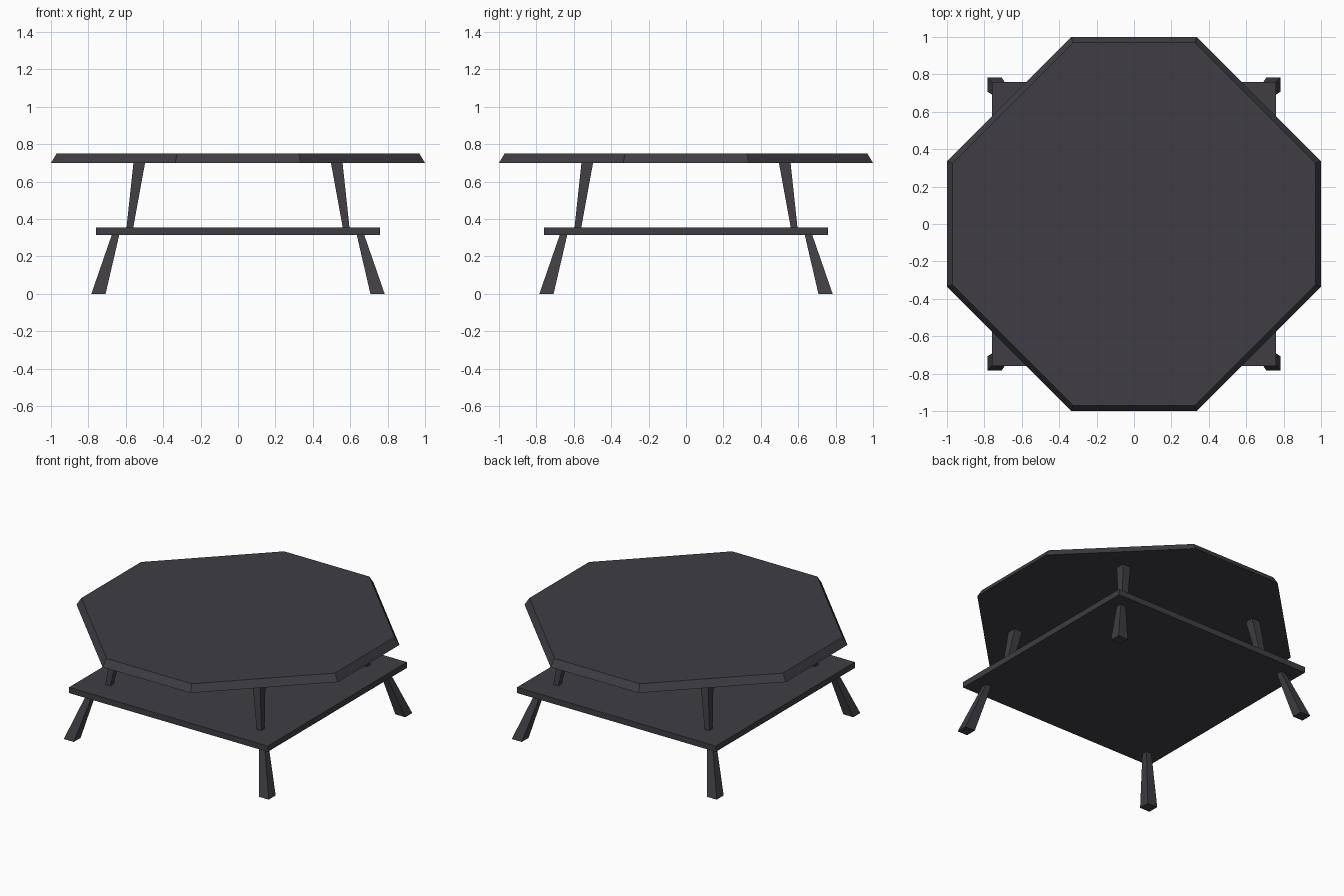
import bpy

if "Cube" in bpy.data.objects:
    bpy.data.objects.remove(bpy.data.objects["Cube"])

charcoal = bpy.data.materials.new("charcoal")
charcoal.diffuse_color = (0.05, 0.047, 0.056, 1)
charcoal.use_nodes = True
charcoal.node_tree.nodes["Principled BSDF"].inputs["Base Color"].default_value = charcoal.diffuse_color


def loft(name, low, z0, high, z1):
    """Closed solid between two matching outlines at heights z0 and z1."""
    n = len(low)
    verts = [(x, y, z0) for x, y in low] + [(x, y, z1) for x, y in high]
    faces = [tuple(reversed(range(n))), tuple(range(n, 2 * n))]
    faces += [(i, (i + 1) % n, n + (i + 1) % n, n + i) for i in range(n)]
    mesh = bpy.data.meshes.new(name)
    mesh.from_pydata(verts, [], faces)
    mesh.materials.append(charcoal)
    obj = bpy.data.objects.new(name, mesh)
    bpy.context.collection.objects.link(obj)
    return obj


def octagon(r, c):
    return [(c, -r), (r, -c), (r, c), (c, r), (-c, r), (-r, c), (-r, -c), (-c, -r)]


def square(cx, cy, h):
    return [(cx - h, cy - h), (cx + h, cy - h), (cx + h, cy + h), (cx - h, cy + h)]


# Octagonal top with sloped rim
loft("table_top", octagon(1.0, 0.336), 0.70, octagon(0.97, 0.326), 0.75)

# Square lower shelf
loft("shelf", square(0, 0, 0.76), 0.315, square(0, 0, 0.76), 0.355)

# Splayed tapered feet below the shelf and posts above it, one pair per corner
for sx, side in ((-1, "left"), (1, "right")):
    for sy, end in ((-1, "front"), (1, "back")):
        loft(f"{end}_{side}_foot", square(sx * 0.746, sy * 0.746, 0.038), 0,
             square(sx * 0.655, sy * 0.655, 0.02), 0.315)
        loft(f"{end}_{side}_post", square(sx * 0.578, sy * 0.578, 0.018), 0.355,
             square(sx * 0.528, sy * 0.528, 0.031), 0.70)
